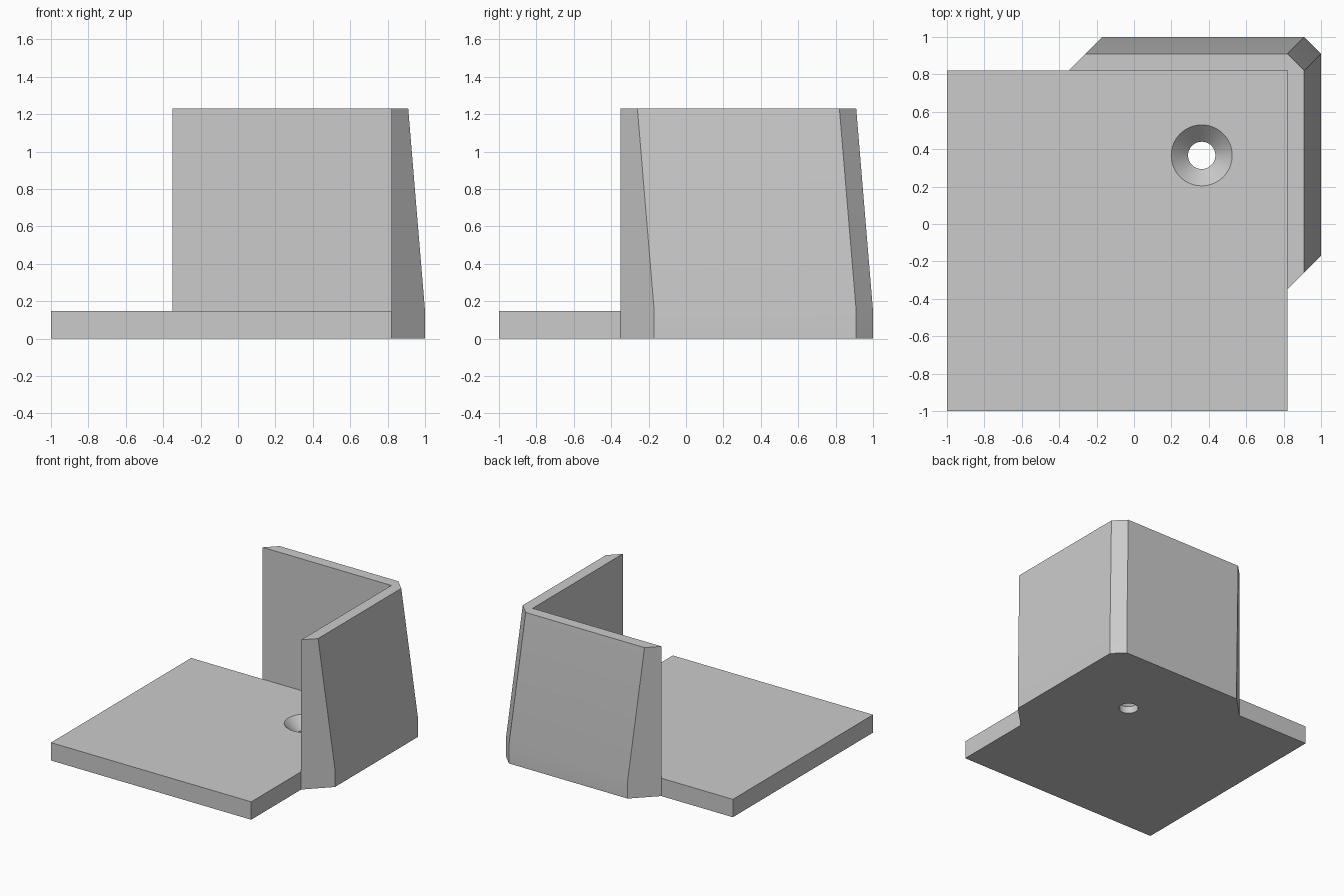
import bpy
import bmesh
import math

default_cube = bpy.data.objects.get("Cube")
if default_cube:
    bpy.data.objects.remove(default_cube, do_unlink=True)

PLATE_TOP = 0.147
WALL_TOP = 1.23
INNER = 0.82          # inside faces of the corner wall
WALL_END = -0.35      # where each wall stops

# Single grey material
grey = bpy.data.materials.new("plain grey")
grey.use_nodes = True
colour = (0.6, 0.6, 0.6, 1)
grey.diffuse_color = colour
grey.node_tree.nodes["Principled BSDF"].inputs["Base Color"].default_value = colour


def loft(name, rings):
    """Join closed rings of points into a capped solid."""
    bm = bmesh.new()
    loops = [[bm.verts.new(p) for p in ring] for ring in rings]
    n = len(loops[0])
    for low, high in zip(loops, loops[1:]):
        for i in range(n):
            j = (i + 1) % n
            bm.faces.new((low[i], low[j], high[j], high[i]))
    bm.faces.new(loops[0][::-1])
    bm.faces.new(loops[-1])
    bmesh.ops.recalc_face_normals(bm, faces=bm.faces)
    mesh = bpy.data.meshes.new(name)
    bm.to_mesh(mesh)
    bm.free()
    mesh.materials.append(grey)
    obj = bpy.data.objects.new(name, mesh)
    bpy.context.collection.objects.link(obj)
    return obj


def activate(obj):
    bpy.ops.object.select_all(action="DESELECT")
    obj.select_set(True)
    bpy.context.view_layer.objects.active = obj


def square(z):
    return [(-1, -1, z), (INNER, -1, z), (INNER, INNER, z), (-1, INNER, z)]


def circle(radius, z, x=0.362, y=0.367, n=64):
    return [(x + radius * math.cos(math.tau * i / n),
             y + radius * math.sin(math.tau * i / n), z) for i in range(n)]


def corner_ring(thick, z):
    """L-shaped section with bevelled ends and a bevelled outer corner."""
    out, end = INNER + thick, WALL_END + thick
    cut = out - 0.09
    half = [(INNER, WALL_END), (out, end), (out, cut)]
    mirrored = [(y, x) for x, y in reversed(half)]
    return [(x, y, z) for x, y in half + mirrored + [(INNER, INNER)]]


# Base plate with a countersunk screw hole
plate = loft("base_plate", [square(0), square(PLATE_TOP)])
cutter = loft("screw_hole_cutter", [
    circle(0.073, -0.1), circle(0.073, PLATE_TOP - 0.09),
    circle(0.163, PLATE_TOP), circle(0.163, PLATE_TOP + 0.1)])
cutter.hide_render = True
hole = plate.modifiers.new("screw hole", "BOOLEAN")
hole.operation = "DIFFERENCE"
hole.solver = "EXACT"
hole.object = cutter
activate(plate)
bpy.ops.object.modifier_apply(modifier=hole.name)
bpy.data.objects.remove(cutter, do_unlink=True)

# Corner wall, upright at the foot and tapering towards the top
wall = loft("corner_wall", [
    corner_ring(0.18, 0), corner_ring(0.18, PLATE_TOP), corner_ring(0.09, WALL_TOP)])

for part in (plate, wall):
    activate(part)
    bpy.ops.object.shade_smooth_by_angle(angle=math.radians(30))
